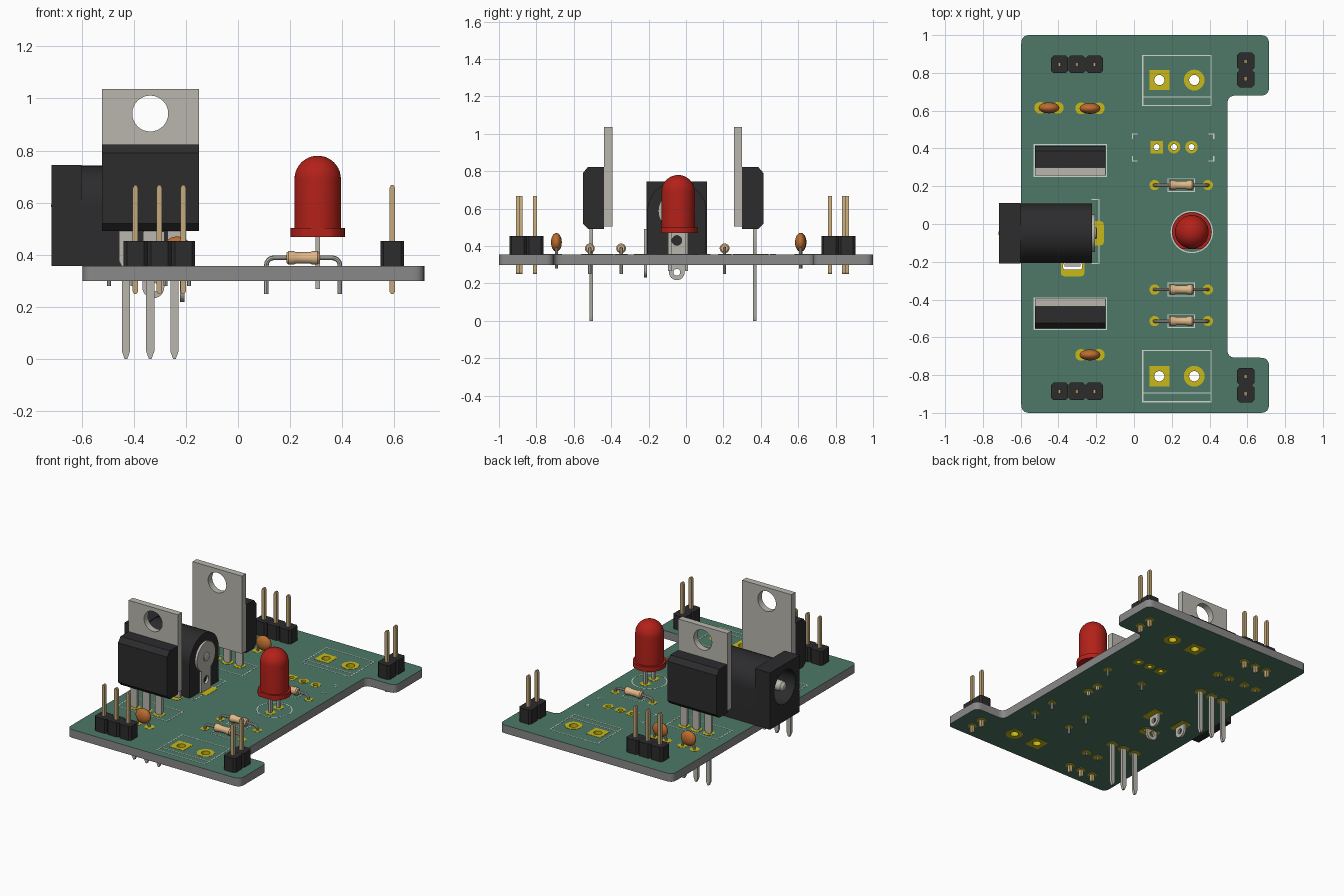
import bpy, bmesh
from math import sin, cos, pi, radians
from mathutils import Vector

if "Cube" in bpy.data.objects:
    bpy.data.objects.remove(bpy.data.objects["Cube"])

def mat(name, *rgb):
    m = bpy.data.materials.new(name)
    m.diffuse_color = (*rgb, 1)
    m.use_nodes = True
    m.node_tree.nodes["Principled BSDF"].inputs["Base Color"].default_value = m.diffuse_color
    return m

GREEN = mat("board_green", .075, .19, .135)
CORE = mat("board_core", .25, .25, .25)
BLACK = mat("black_plastic", .025, .025, .027)
METAL = mat("dull_metal", .48, .47, .42)
GOLD = mat("pin_gold", .55, .40, .20)
PAD = mat("pad_yellow", .58, .48, .01)
SILK = mat("outline_white", .65, .68, .65)
RED = mat("red_lens", .45, .015, .01)
TAN = mat("resistor_tan", .75, .48, .25)
ORANGE = mat("capacitor_orange", .5, .15, .03)
TOP, BOT = .356, .30

# ---------- 2D loops ----------
def circle(u, v, r, n=32):
    return [(u + r * cos(2 * pi * i / n), v + r * sin(2 * pi * i / n)) for i in range(n)]

def rect(u0, v0, u1, v1):
    return [(u0, v0), (u1, v0), (u1, v1), (u0, v1)]

def frame(u0, v0, u1, v1, w=.006):
    return [rect(u0, v0, u1, v1), rect(u0 + w, v0 + w, u1 - w, v1 - w)]

def rounded(pts, r, n=6):
    out = []
    for i, p in enumerate(pts):
        p, a, b = Vector(p), Vector(pts[i - 1]), Vector(pts[(i + 1) % len(pts)])
        s, e = p + (a - p).normalized() * r, p + (b - p).normalized() * r
        for k in range(n + 1):
            t = k / n
            out.append(tuple(s * (1 - t) ** 2 + p * 2 * t * (1 - t) + e * t * t))
    return out

# ---------- mesh helpers ----------
def finish(name, bm, m):
    bmesh.ops.remove_doubles(bm, verts=bm.verts, dist=1e-5)
    bmesh.ops.recalc_face_normals(bm, faces=bm.faces)
    me = bpy.data.meshes.new(name)
    bm.to_mesh(me)
    bm.free()
    me.materials.append(m)
    ob = bpy.data.objects.new(name, me)
    bpy.context.collection.objects.link(ob)
    return ob

def plate(name, loops, w0, w1, m, plane="XY"):
    """Filled outline (inner loops are holes) extruded from w0 to w1."""
    cu = bpy.data.curves.new(name + "_outline", "CURVE")
    cu.dimensions, cu.fill_mode, cu.extrude = "2D", "BOTH", (w1 - w0) / 2
    for lp in loops:
        s = cu.splines.new("POLY")
        s.points.add(len(lp) - 1)
        for p, (u, v) in zip(s.points, lp):
            p.co = (u, v, 0, 1)
        s.use_cyclic_u = True
    tmp = bpy.data.objects.new("tmp", cu)
    me = bpy.data.meshes.new_from_object(tmp)
    bm = bmesh.new()
    bm.from_mesh(me)
    for v in bm.verts:
        a, b, c = v.co.x, v.co.y, v.co.z + (w0 + w1) / 2
        v.co = {"XY": (a, b, c), "XZ": (a, c, b), "YZ": (c, a, b)}[plane]
    for f in bm.faces:
        f.material_index = 0
    bpy.data.objects.remove(tmp)
    bpy.data.curves.remove(cu)
    bpy.data.meshes.remove(me)
    return finish(name, bm, m)

def lathe(name, prof, loc, m, axis="Z", n=32):
    """Profile of (radius, height) spun around an axis through loc."""
    bm = bmesh.new()
    vs = [bm.verts.new((r, 0, h)) for r, h in prof]
    es = [bm.edges.new(p) for p in zip(vs, vs[1:])]
    bmesh.ops.spin(bm, geom=vs + es, axis=(0, 0, 1), cent=(0, 0, 0), steps=n, angle=2 * pi)
    for v in bm.verts:
        p = v.co.copy()
        v.co = Vector((p.z, p.x, p.y) if axis == "X" else p) + Vector(loc)
    return finish(name, bm, m)

def wire(name, pts, r, m):
    cu = bpy.data.curves.new(name, "CURVE")
    cu.dimensions, cu.bevel_depth, cu.bevel_resolution, cu.use_fill_caps = "3D", r, 2, True
    s = cu.splines.new("POLY")
    s.points.add(len(pts) - 1)
    for p, c in zip(s.points, pts):
        p.co = (*c, 1)
    tmp = bpy.data.objects.new("tmp", cu)
    me = bpy.data.meshes.new_from_object(tmp)
    bm = bmesh.new()
    bm.from_mesh(me)
    bpy.data.objects.remove(tmp)
    bpy.data.meshes.remove(me)
    return finish(name, bm, m)

pads, holes, marks = [], [], []

def pad(x, y, r, hole=0, square=False):
    pads.append(rect(x - r, y - r, x + r, y + r) if square else circle(x, y, r))
    if hole:
        pads.append(circle(x, y, hole))
        holes.append(circle(x, y, hole + .002))

# ---------- pin headers ----------
def header(name, x, y, n, along_x):
    body = []
    for i in range(n):
        d = (i - (n - 1) / 2) * .092
        px, py = (x + d, y) if along_x else (x, y + d)
        h, c = .0458, .013
        body.append([(px + a, py + b) for a, b in
                     ((h, c - h), (h, h - c), (h - c, h), (c - h, h), (-h, h - c), (-h, c - h), (c - h, -h), (h - c, -h))])
        prof = [(px - .005, .25), (px + .005, .25), (px + .011, .26), (px + .011, .655),
                (px + .005, .667), (px - .005, .667), (px - .011, .655), (px - .011, .26)]
        plate(f"{name}_pin_{i}", [prof], py - .011, py + .011, GOLD, "XZ")
        pad(px, py, .03)
    plate(name + "_body", body, TOP, .453, BLACK)

header("header_back", -.302, .845, 3, True)
header("header_front", -.302, -.886, 3, True)
header("header_back_right", .592, .815, 2, False)
header("header_front_right", .592, -.853, 2, False)

# ---------- upright regulators (s is the direction the plastic faces) ----------
def regulator(name, y, s):
    x0, x1, xc = -.523, -.15, -.337
    Y = lambda d: y + s * d
    prof = [(Y(.044), .492), (Y(.13), .492), (Y(.158), .52), (Y(.158), .79), (Y(.13), .823), (Y(.044), .823)]
    plate(name + "_body", [prof], x0, x1, BLACK, "YZ")
    ya, yb = sorted((Y(0), Y(.044)))
    plate(name + "_tab", [rect(x0, .505, x1, 1.037), circle(xc, .942, .069)], ya, yb, METAL, "XZ")
    for i in (-1, 0, 1):
        x, w, k = xc + i * .093, .026, .016
        lead = [(x - w, .5), (x - w, .375), (x - k, .355), (x - k, .03), (x - .005, 0),
                (x + .005, 0), (x + k, .03), (x + k, .355), (x + w, .375), (x + w, .5)]
        plate(f"{name}_lead_{i + 1}", [lead], Y(.112) - .009, Y(.112) + .009, METAL, "XZ")
        pad(x, Y(.112), .036)
    ya, yb = sorted((Y(-.006), Y(.168)))
    marks.extend(frame(x0 - .008, ya, x1 + .008, yb))

regulator("back_regulator", .256, 1)
regulator("front_regulator", -.394, -1)

# ---------- power jack ----------
JY, JZ = -.049, .588
bore = circle(JY, JZ, .115)
arch = [(JY - .157, TOP), (JY + .157, TOP)] + [(JY + .157 * cos(pi * i / 24), JZ + .154 * sin(pi * i / 24)) for i in range(25)]
plate("jack_front_block", [rect(JY - .161, TOP, JY + .161, .745), bore], -.715, -.6, BLACK, "YZ")
plate("jack_barrel", [arch, bore], -.6, -.27, BLACK, "YZ")
plate("jack_back_wall", [arch], -.27, -.222, BLACK, "YZ")
lathe("jack_centre_pin", [(0, -.718), (.018, -.714), (.032, -.70), (.035, -.68), (.035, -.26)], (0, JY, JZ), METAL, "X")
lathe("jack_rivet", [(.03, -.21), (.03, -.2), (.022, -.196), (0, -.196)], (0, JY, JZ), METAL, "X", 24)

def lug_foot(c, z=.26, r=.042):
    return [(c + r * cos(pi + pi * i / 12), z + r * sin(pi + pi * i / 12)) for i in range(13)]

disc = [(JY + .1 * cos(radians(a)), JZ + .1 * sin(radians(a))) for a in range(-60, 241, 12)]
plate("jack_back_lug", [lug_foot(JY) + [(JY + .042, .345), (JY + .05, .355)] + disc + [(JY - .05, .355), (JY - .042, .345)],
                        circle(JY, .26, .018, 16), circle(JY, .43, .026, 20)], -.222, -.206, METAL, "YZ")
plate("jack_middle_lug", [lug_foot(JY) + [(JY + .042, .37), (JY - .042, .37)], circle(JY, .26, .018, 16)],
      -.438, -.422, METAL, "YZ")
SX = -.325
plate("jack_side_lug", [lug_foot(SX, .275) + [(SX + .042, .49), (SX - .042, .49)], circle(SX, .275, .018, 16)],
      -.225, -.209, METAL, "XZ")
for x, y, a, b in ((-.2, JY, .04, .064), (-.43, JY, .04, .064), (SX, -.235, .062, .042)):
    pads.append(rounded(rect(x - a, y - b, x + a, y + b), .02))
slot = rounded(rect(SX - .05, -.242, SX + .05, -.204), .015)
pads.append(slot)
holes.append(rounded(rect(SX - .052, -.244, SX + .052, -.202), .015))
marks += [rect(-.188, -.212, -.182, .132), rect(-.225, .126, -.19, .132), rect(-.225, -.212, -.19, -.206)]

# ---------- indicator lamp ----------
LX, LY = .306, -.042
dome = [(.089 * cos(pi * i / 20), .691 + .089 * sin(pi * i / 20)) for i in range(11)]
dome[-1] = (0, .78)
lens = lathe("lamp_lens", [(0, .469), (.104, .469), (.104, .502), (.089, .502)] + dome, (LX, LY, 0), RED, n=48)
for v in lens.data.vertices:
    v.co.y = max(v.co.y, LY - .091)
for s in (-1, 1):
    y = LY + s * .045
    plate(f"lamp_lead_{s + 1}", [rect(LX - .009, .268, LX + .009, .475)], y - .009, y + .009, METAL, "XZ")
    pad(LX, y, .032)
marks += [circle(LX, LY, .112, 48), circle(LX, LY, .106, 48)]

# ---------- resistors ----------
for i, y in enumerate((.206, -.347, -.514)):
    h = .388
    lead = [(.109, .25)]
    lead += [(.137 - .028 * cos(pi / 2 * k / 5), .36 + .028 * sin(pi / 2 * k / 5)) for k in range(6)]
    path = [(x, y, z) for x, z in lead] + [(.5 - x, y, z) for x, z in reversed(lead)]
    wire(f"resistor_{i}_lead", path, .009, METAL)
    half = [(0, -.065), (.019, -.064), (.026, -.056), (.026, -.036), (.022, -.028)]
    lathe(f"resistor_{i}_body", half + [(r, -d) for r, d in reversed(half)], (.25, y, h), TAN, "X", 24)
    for x in (.109, .391):
        pad(x, y, .027)
    marks += frame(.178, y - .036, .322, y + .036, .005)

# ---------- ceramic capacitors ----------
for i, (x, y) in enumerate(((-.45, .615), (-.233, .612), (-.233, -.693))):
    bm = bmesh.new()
    bmesh.ops.create_uvsphere(bm, u_segments=24, v_segments=14, radius=1)
    for v in bm.verts:
        v.co = (x + v.co.x * .055, y + v.co.y * .029, .42 + v.co.z * .05)
    finish(f"capacitor_{i}_body", bm, ORANGE)
    for s in (-1, 1):
        wire(f"capacitor_{i}_lead_{s + 1}", [(x + s * .045, y, .28), (x + s * .045, y, .365), (x + s * .03, y, .40)], .008, METAL)
        pad(x + s * .047, y, .031)

# ---------- empty footprints: two terminals and a switch ----------
for y, y0, y1, line in ((.762, .624, .896, .67), (-.806, -.944, -.666, -.898)):
    pad(.134, y, .053, .027, True)
    pad(.319, y, .055, .027)
    marks += frame(.043, y0, .411, y1)
    marks.append(rect(.05, line, .404, line + .006))
for i in range(3):
    pad(.12 + i * .092, .407, .033, .016, i == 0)
for sx in (-1, 1):
    for sy in (-1, 1):
        L = ((0, 0), (-.03, 0), (-.03, -.006), (-.006, -.006), (-.006, -.03), (0, -.03))
        marks.append([(.207 + sx * (.218 + a), .405 + sy * (.075 + b)) for a, b in L])

# ---------- board ----------
outline = rounded([(-.597, -1), (.715, -1), (.715, -.708), (.494, -.708), (.494, .68),
                   (.715, .68), (.715, 1), (-.597, 1)], .045)
board = plate("circuit_board", [outline] + holes, BOT, TOP, CORE)
board.data.materials.append(GREEN)
for p in board.data.polygons:
    p.material_index = int(abs(p.normal.z) > .5)
plate("solder_pads", pads, BOT - .0015, TOP + .0015, PAD)
plate("board_outline_marks", marks, TOP - .002, TOP + .001, SILK)

# ---------- smooth shading with sharp edges ----------
for ob in bpy.context.scene.objects:
    ob.select_set(True)
    bpy.context.view_layer.objects.active = ob
bpy.ops.object.shade_smooth_by_angle(angle=radians(30))
